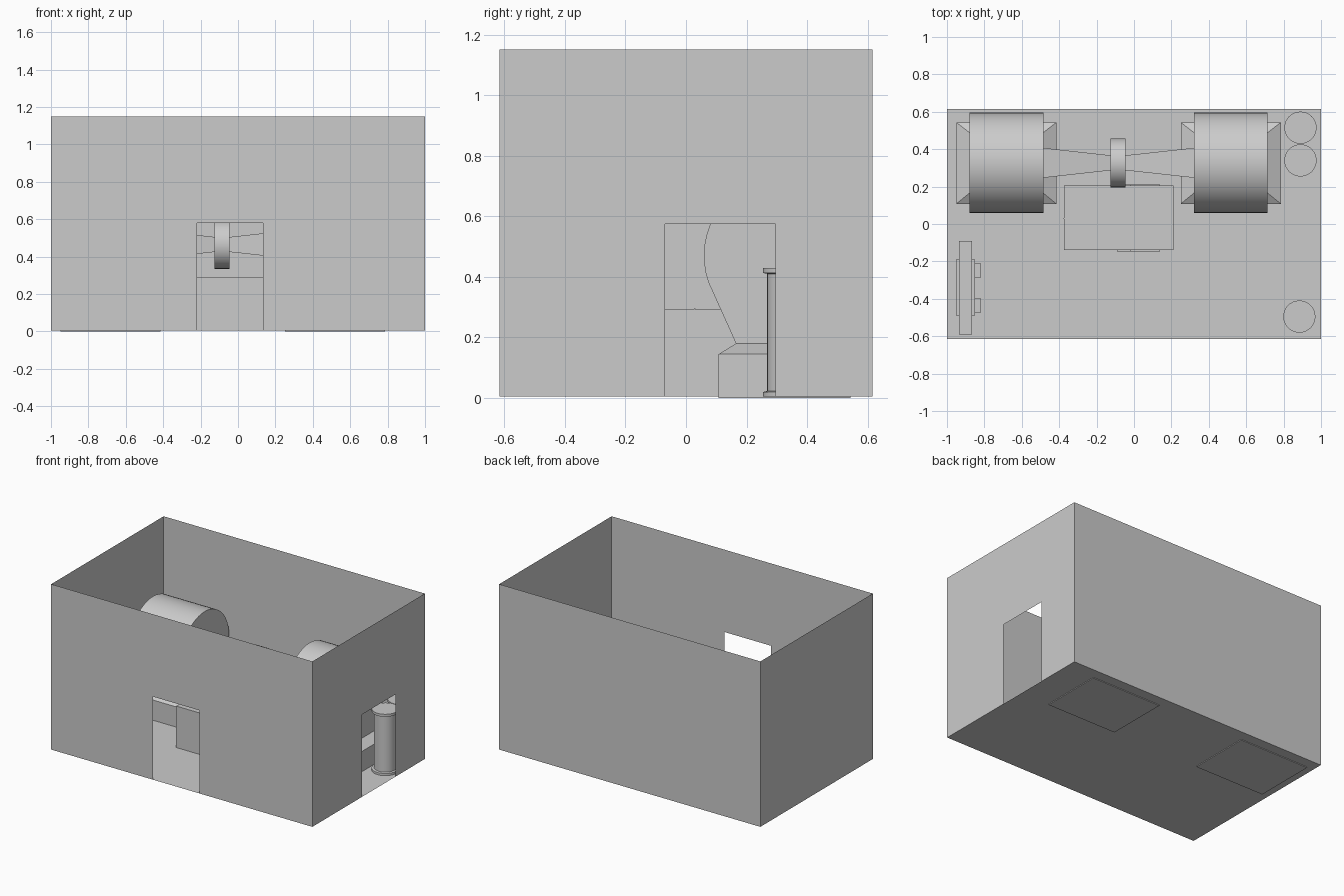
import bpy, bmesh, math
from mathutils import Vector

if "Cube" in bpy.data.objects:
    bpy.data.objects.remove(bpy.data.objects["Cube"])


def finish(name, bm, smooth=False):
    bmesh.ops.recalc_face_normals(bm, faces=bm.faces)
    me = bpy.data.meshes.new(name)
    bm.to_mesh(me)
    bm.free()
    ob = bpy.data.objects.new(name, me)
    bpy.context.collection.objects.link(ob)
    if smooth:
        bpy.ops.object.select_all(action='DESELECT')
        ob.select_set(True)
        bpy.context.view_layer.objects.active = ob
        bpy.ops.object.shade_smooth_by_angle(angle=math.radians(30))
    return ob


def loft(name, rings, smooth=False):
    """Skin a list of closed rings and cap both ends."""
    bm = bmesh.new()
    vs = [[bm.verts.new(p) for p in r] for r in rings]
    n = len(vs[0])
    for a, b in zip(vs, vs[1:]):
        for i in range(n):
            bm.faces.new((a[i], a[(i + 1) % n], b[(i + 1) % n], b[i]))
    bm.faces.new(vs[0])
    bm.faces.new(vs[-1])
    return finish(name, bm, smooth)


def rect(x0, x1, y0, y1, z):
    return [(x0, y0, z), (x1, y0, z), (x1, y1, z), (x0, y1, z)]


def box(name, x0, x1, y0, y1, z0, z1):
    return loft(name, [rect(x0, x1, y0, y1, z0), rect(x0, x1, y0, y1, z1)])


def sheet(name, points):
    bm = bmesh.new()
    bm.faces.new([bm.verts.new(p) for p in points])
    return finish(name, bm)


def door_outline(a, d0, d1, h):
    """Wall outline from -a to a, notched by a doorway."""
    return [(-a, Z0), (d0, Z0), (d0, h), (d1, h), (d1, Z0), (a, Z0), (a, H), (-a, H)]


Z0, H, HX, HY = 0.005, 1.15, 1.0, 0.615

# Room shell: floor and four thin walls, two with doorways
sheet("floor", rect(-HX, HX, -HY, HY, Z0))
sheet("front_wall", [(u, -HY, z) for u, z in door_outline(HX, -0.22, 0.135, 0.58)])
sheet("right_wall", [(HX, u, z) for u, z in door_outline(HY, -0.07, 0.295, 0.575)])
sheet("back_wall", [(-HX, HY, Z0), (HX, HY, Z0), (HX, HY, H), (-HX, HY, H)])
sheet("left_wall", [(-HX, -HY, Z0), (-HX, HY, Z0), (-HX, HY, H), (-HX, -HY, H)])

# Two generator drums on stepped bases
CY, CZ, R = 0.327, 0.47, 0.268
arc = []
for i in range(33):
    t = math.radians(-19 + i * 218 / 32)
    arc.append((CY + R * math.cos(t), CZ + R * math.sin(t)))
profile = [(CY - 0.162, 0.18), (CY + 0.162, 0.18)] + arc
for side, x0, x1 in (("left", -0.88, -0.485), ("right", 0.32, 0.715)):
    loft(side + "_drum", [[(x, y, z) for y, z in profile] for x in (x0, x1)], True)
    loft(side + "_drum_base", [
        rect(x0 - 0.07, x1 + 0.07, 0.108, 0.543, 0.0),
        rect(x0 - 0.07, x1 + 0.07, 0.108, 0.543, 0.145),
        rect(x0, x1, CY - 0.162, CY + 0.162, 0.18)])

# Square drive shaft tapering to the middle, with a flywheel
AZ = 0.465
loft("drive_shaft", [
    [(x, CY + s * r, AZ + t * r) for s, t in ((-1, -1), (1, -1), (1, 1), (-1, 1))]
    for x, r in ((-0.485, 0.08), (-0.125, 0.04), (-0.045, 0.04), (0.32, 0.08))])
loft("flywheel", [
    [(x, CY + 0.131 * math.cos(k * math.tau / 32), AZ + 0.131 * math.sin(k * math.tau / 32))
     for k in range(32)] for x in (-0.125, -0.045)], True)

# Central control cabinet with trim, vents and small panels
box("control_cabinet", -0.375, 0.21, -0.14, 0.205, Z0, 0.292)
for side, x in (("left", -0.375), ("right", 0.21)):
    box(side + "_cabinet_seam", x - 0.003, x + 0.003, 0.026, 0.031, 0.01, 0.296)
for sy, y in (("front", -0.14), ("back", 0.205)):
    for i in range(4):
        z = 0.13 + i * 0.03
        box(f"{sy}_vent_{i}", -0.09, -0.02, y - 0.006, y + 0.006, z, z + 0.024)
    box(sy + "_access_panel", -0.02, 0.14, y - 0.006, y + 0.006, 0.06, 0.12)

# Upright console beside the left wall
box("console_panel", -0.935, -0.865, -0.59, -0.09, 0.2, 0.56)
box("console_body", -0.952, -0.85, -0.49, -0.19, Z0, 0.36)
for i, y in enumerate((-0.435, -0.248)):
    box(f"console_foot_{i}", -0.85, -0.82, y - 0.04, y + 0.04, Z0, 0.2)

# Storage canisters with rims, in the right-hand corners
rings = [(0.086, Z0), (0.086, 0.02), (0.072, 0.023), (0.072, 0.41), (0.086, 0.413), (0.086, 0.43)]
for n, (x, y) in enumerate(((0.89, 0.515), (0.89, 0.34), (0.884, -0.495))):
    loft(f"canister_{n}", [
        [(x + r * math.cos(k * math.tau / 32), y + r * math.sin(k * math.tau / 32), z)
         for k in range(32)] for r, z in rings], True)
